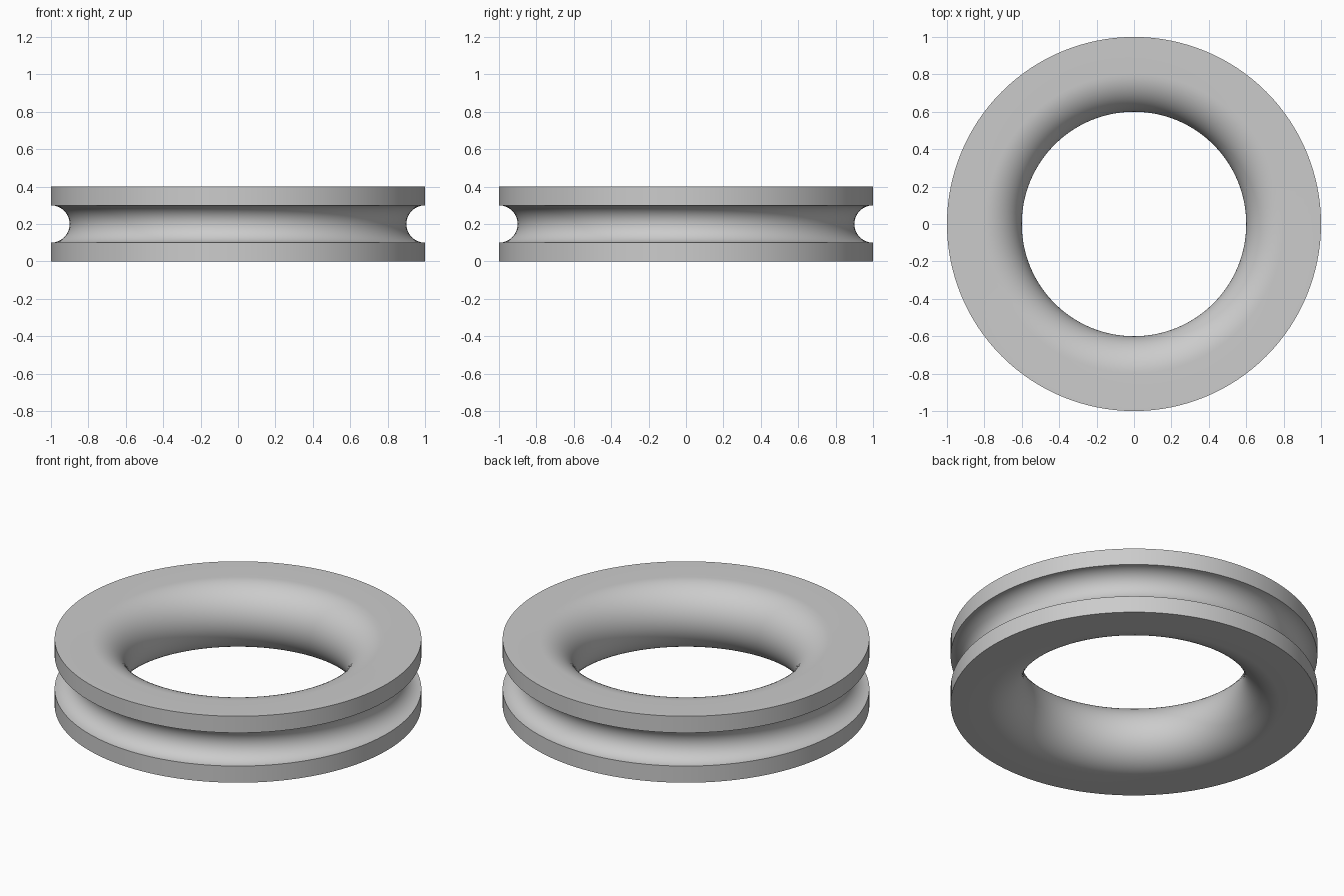
import bpy
import bmesh
from math import pi, sin, cos, radians

cube = bpy.data.objects.get("Cube")
if cube:
    bpy.data.objects.remove(cube)

OUTER = 1.0
HEIGHT = 0.4
MID = HEIGHT / 2
GROOVE = 0.1
BORE_ROUND = 0.2
SEGMENTS = 128


def arc(cx, radius, start, end, steps):
    """Points of an arc in the radius/height plane, centred at mid height."""
    angles = [radians(start + (end - start) * i / steps) for i in range(steps + 1)]
    return [(cx + radius * cos(a), MID + radius * sin(a)) for a in angles]


# Closed cross-section: rounded bore, flat rims, half-round outer groove
profile = arc(OUTER - BORE_ROUND, BORE_ROUND, 90, 270, 32)
profile += [(OUTER, 0)]
profile += arc(OUTER, GROOVE, 270, 90, 24)
profile += [(OUTER, HEIGHT)]

# Revolve the cross-section around the vertical axis
bm = bmesh.new()
rings = []
for s in range(SEGMENTS):
    a = 2 * pi * s / SEGMENTS
    rings.append([bm.verts.new((r * cos(a), r * sin(a), z)) for r, z in profile])
count = len(profile)
for s in range(SEGMENTS):
    here, there = rings[s], rings[(s + 1) % SEGMENTS]
    for i in range(count):
        j = (i + 1) % count
        bm.faces.new((here[i], here[j], there[j], there[i]))
bmesh.ops.recalc_face_normals(bm, faces=bm.faces)

mesh = bpy.data.meshes.new("grooved_ring")
bm.to_mesh(mesh)
bm.free()
ring = bpy.data.objects.new("grooved_ring", mesh)
bpy.context.collection.objects.link(ring)

# Plain grey material
grey = bpy.data.materials.new("light_grey")
grey.use_nodes = True
colour = (0.6, 0.6, 0.6, 1)
grey.diffuse_color = colour
grey.node_tree.nodes["Principled BSDF"].inputs["Base Color"].default_value = colour
mesh.materials.append(grey)

# Smooth curves, crisp rim edges
bpy.ops.object.select_all(action="DESELECT")
ring.select_set(True)
bpy.context.view_layer.objects.active = ring
bpy.ops.object.shade_smooth_by_angle(angle=radians(30))
